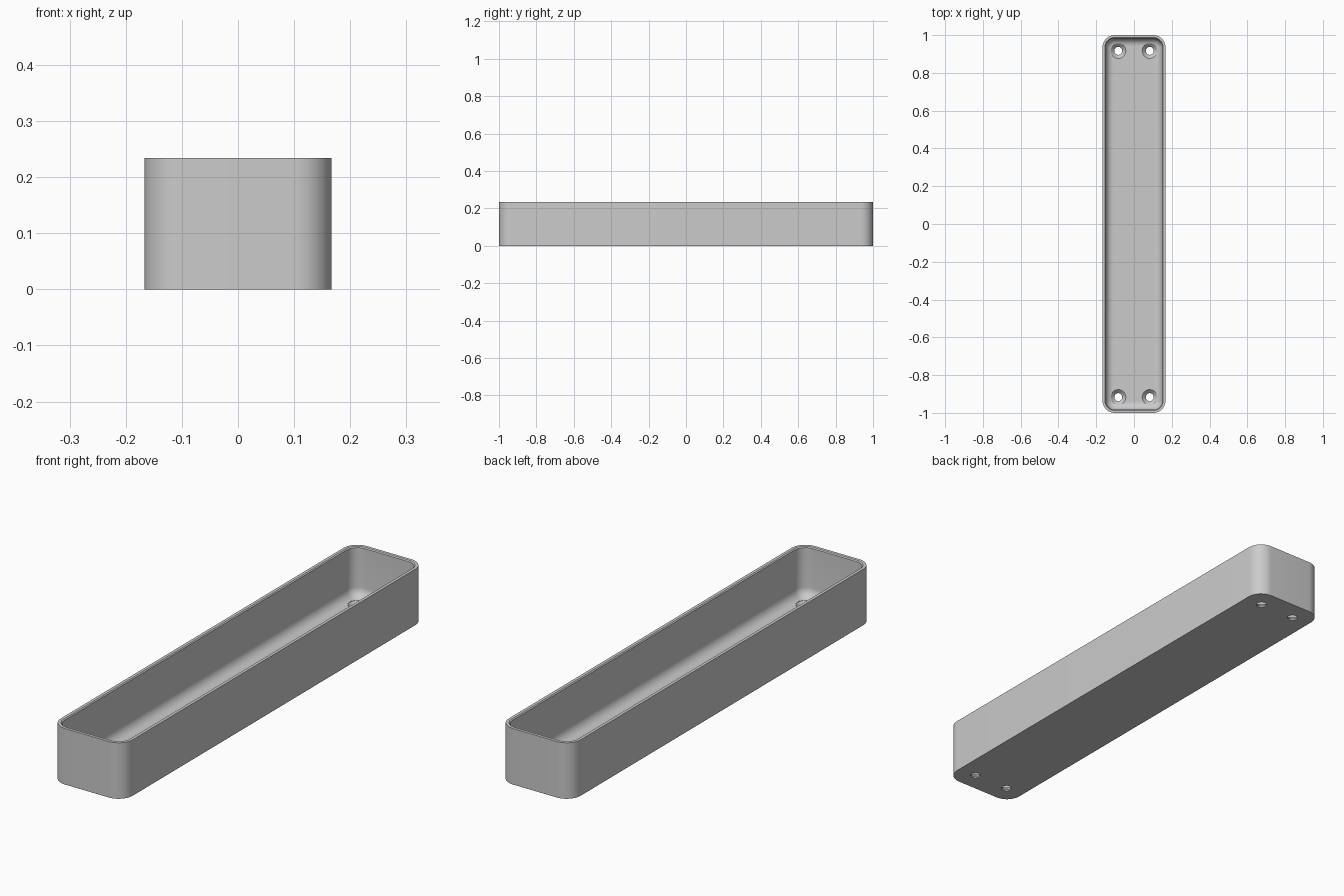
import bpy, bmesh
from math import sin, cos, pi, radians

if "Cube" in bpy.data.objects:
    bpy.data.objects.remove(bpy.data.objects["Cube"], do_unlink=True)

HALF_X, HALF_Y, HEIGHT = 1 / 6, 1.0, 0.2345
CORNER, WALL, FLOOR, FILLET, CHAMFER = 0.065, 0.0167, 0.025, 0.04, 0.004
STEPS = 12

grey = bpy.data.materials.new("light grey")
grey.use_nodes = True
colour = (0.6, 0.6, 0.6, 1)
grey.diffuse_color = colour
grey.node_tree.nodes["Principled BSDF"].inputs["Base Color"].default_value = colour


def rounded_ring(inset):
    """Rounded rectangle outline, shrunk by inset."""
    r = CORNER - inset
    cx, cy = HALF_X - CORNER, HALF_Y - CORNER
    points = []
    for k, (sx, sy) in enumerate([(1, 1), (-1, 1), (-1, -1), (1, -1)]):
        for i in range(STEPS + 1):
            a = (k + i / STEPS) * pi / 2
            points.append((sx * cx + r * cos(a), sy * cy + r * sin(a)))
    return points


def circle_ring(r):
    return [(r * cos(2 * pi * i / 32), r * sin(2 * pi * i / 32)) for i in range(32)]


def loft(name, sections, centres=((0, 0),)):
    """Join stacked outlines (points, z) into a closed solid at each centre."""
    bm = bmesh.new()
    for ox, oy in centres:
        rings = [[bm.verts.new((x + ox, y + oy, z)) for x, y in pts] for pts, z in sections]
        for low, high in zip(rings, rings[1:]):
            n = len(low)
            for i in range(n):
                j = (i + 1) % n
                bm.faces.new((low[i], low[j], high[j], high[i]))
        bm.faces.new(rings[0][::-1])
        bm.faces.new(rings[-1])
    bmesh.ops.recalc_face_normals(bm, faces=bm.faces)
    mesh = bpy.data.meshes.new(name)
    bm.to_mesh(mesh)
    bm.free()
    mesh.materials.append(grey)
    obj = bpy.data.objects.new(name, mesh)
    bpy.context.collection.objects.link(obj)
    return obj


# Tray: outside wall, chamfered rim, inside wall, filleted floor
profile = [(0, 0), (0, HEIGHT), (WALL - CHAMFER, HEIGHT), (WALL, HEIGHT - CHAMFER)]
for i in range(9):
    a = i / 8 * pi / 2
    profile.append((WALL + FILLET * (1 - cos(a)), FLOOR + FILLET * (1 - sin(a))))
tray = loft("tray", [(rounded_ring(d), z) for d, z in profile])

# Countersunk screw holes near the four corners
centres = [(sx * 0.0833, sy * 0.9167) for sx in (-1, 1) for sy in (-1, 1)]
hole_profile = [(0.021, -0.02), (0.021, 0.006), (0.04, FLOOR), (0.04, 0.08)]
cutter = loft("screw_hole_cutter", [(circle_ring(r), z) for r, z in hole_profile], centres)
cutter.hide_render = True

cut = tray.modifiers.new("screw holes", "BOOLEAN")
cut.operation = "DIFFERENCE"
cut.solver = "EXACT"
cut.object = cutter
bpy.ops.object.select_all(action="DESELECT")
tray.select_set(True)
bpy.context.view_layer.objects.active = tray
bpy.ops.object.modifier_apply(modifier=cut.name)
bpy.data.objects.remove(cutter, do_unlink=True)
bpy.ops.object.shade_smooth_by_angle(angle=radians(30))
